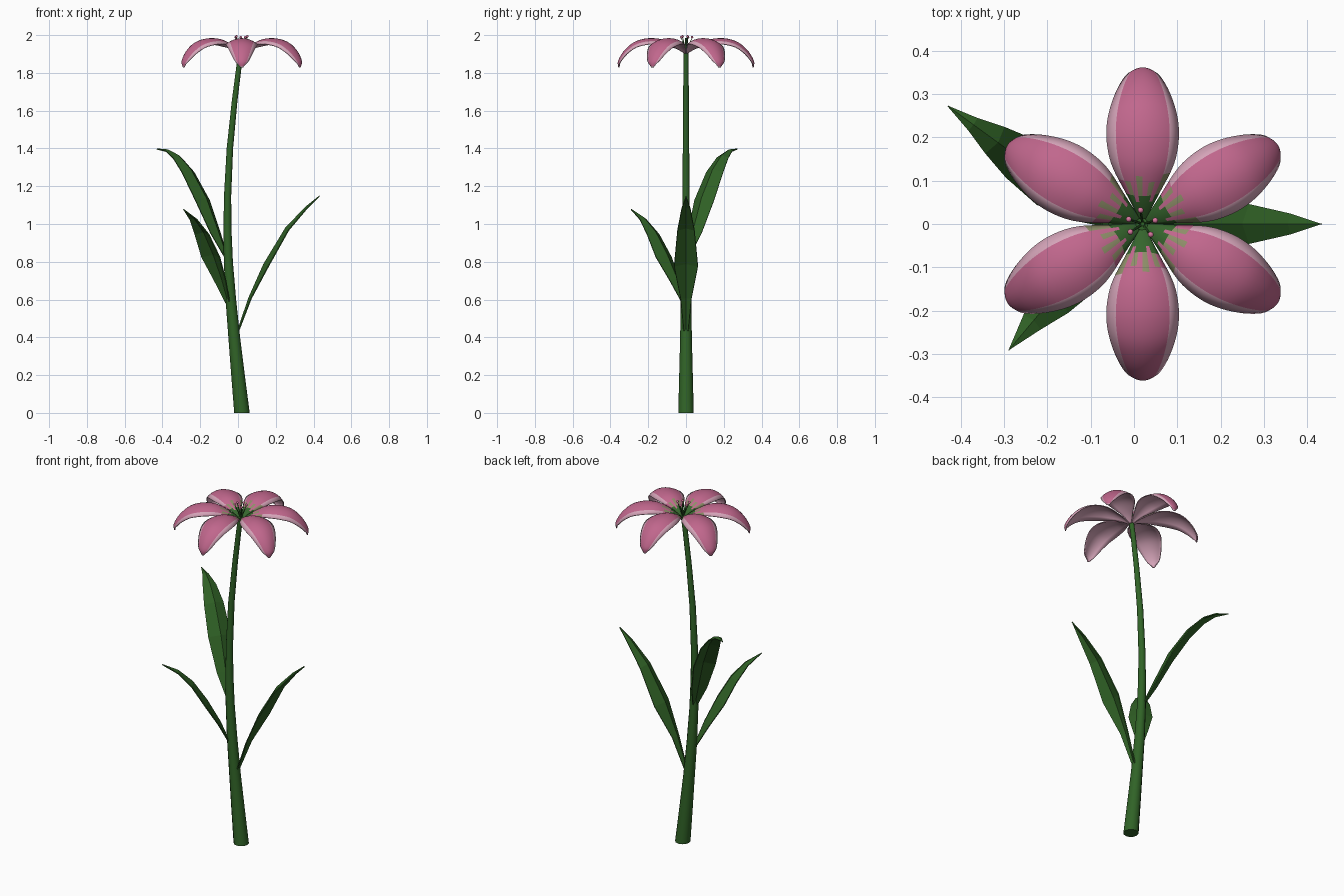
import bpy, bmesh, math
from mathutils import Vector

if "Cube" in bpy.data.objects:
    bpy.data.objects.remove(bpy.data.objects["Cube"])


def material(name, rgb):
    m = bpy.data.materials.new(name)
    m.diffuse_color = (*rgb, 1)
    m.use_nodes = True
    m.node_tree.nodes["Principled BSDF"].inputs["Base Color"].default_value = m.diffuse_color
    return m


STEM = material("stem green", (0.030, 0.125, 0.020))
LEAF = material("leaf green", (0.028, 0.115, 0.018))
THROAT = material("throat green", (0.036, 0.130, 0.026))
BLEND = material("throat olive", (0.27, 0.27, 0.14))
PINK = material("petal pink", (0.53, 0.135, 0.265))
PALE = material("pale pink edge", (0.66, 0.37, 0.48))
ANTHER = material("anther pink", (0.68, 0.18, 0.34))


def finish(bm, name, mats, smooth=True):
    me = bpy.data.meshes.new(name)
    bm.to_mesh(me)
    bm.free()
    for m in mats:
        me.materials.append(m)
    ob = bpy.data.objects.new(name, me)
    bpy.context.collection.objects.link(ob)
    if smooth:
        bpy.ops.object.select_all(action='DESELECT')
        ob.select_set(True)
        bpy.context.view_layer.objects.active = ob
        bpy.ops.object.shade_smooth_by_angle(angle=math.radians(40))
    return ob


def spline(keys, n):
    """Catmull-Rom resampling of 3-value stations, n steps per span."""
    k = [Vector(p) for p in keys]
    k = [2 * k[0] - k[1]] + k + [2 * k[-1] - k[-2]]
    out = []
    for i in range(1, len(k) - 2):
        a, b, c, d = k[i - 1:i + 3]
        for j in range(n):
            t = j / n
            out.append(0.5 * (2 * b + (c - a) * t + (2 * a - 5 * b + 4 * c - d) * t * t
                              + (3 * b - a - 3 * c + d) * t ** 3))
    return out + [k[-2]]


def tube(name, path, mat, sides):
    """Tube with horizontal rings; path holds (x, y, z, radius)."""
    bm = bmesh.new()
    rings = [[bm.verts.new((x + r * math.cos(math.tau * i / sides),
                            y + r * math.sin(math.tau * i / sides), z))
              for i in range(sides)] for x, y, z, r in path]
    for a, b in zip(rings, rings[1:]):
        for i in range(sides):
            j = (i + 1) % sides
            bm.faces.new((a[i], a[j], b[j], b[i]))
    bm.faces.new(rings[0][::-1])
    bm.faces.new(rings[-1])
    return finish(bm, name, [mat])


def blade(name, stations, us, fold, origin, angle, mats, rule, thick, back, smooth):
    """Strip along (reach, height, half width), edges dropped by fold."""
    ca, sa = math.cos(angle), math.sin(angle)
    bm = bmesh.new()
    rows = []
    for i, (r, z, w) in enumerate(stations):
        p, q = stations[max(i - 1, 0)], stations[min(i + 1, len(stations) - 1)]
        t = Vector((q[0] - p[0], q[1] - p[1])).normalized()
        row = []
        for u in us:
            lift = -fold * w * u * u * min(1, .3 + i / 8 if smooth else 1)
            rr, zz, s = r - t.y * lift, z + t.x * lift, w * u
            row.append(bm.verts.new((origin[0] + rr * ca - s * sa,
                                     origin[1] + rr * sa + s * ca, zz)))
        rows.append(row)
    for i in range(len(rows) - 1):
        for j in range(len(us) - 1):
            f = bm.faces.new((rows[i][j], rows[i + 1][j], rows[i + 1][j + 1], rows[i][j + 1]))
            f.material_index = rule(i / (len(rows) - 1), j,
                                    (stations[i][0] + stations[i + 1][0]) / 2,
                                    (us[j] + us[j + 1]) / 2)
    ob = finish(bm, name, mats, smooth)
    m = ob.modifiers.new("thickness", 'SOLIDIFY')
    m.thickness = thick
    m.offset = -1
    m.material_offset = m.material_offset_rim = back
    return ob


# stem
tube("stem", [(0.021, 0, 0, .041), (0.0, 0, .2, .036), (-.02, 0, .4, .031), (-.038, 0, .6, .028),
              (-.051, 0, .8, .024), (-.056, 0, .98, .021), (-.055, 0, 1.15, .019),
              (-.043, 0, 1.4, .017), (-.018, 0, 1.65, .015), (.006, 0, 1.84, .014),
              (.018, 0, 1.915, .014)], STEM, 12)

# leaves: (origin, direction in degrees, stations)
leaves = [
    ((0, 0), 0, [(-.01, .42, .012), (.055, .61, .030), (.135, .79, .064),
                 (.25, .98, .046), (.355, 1.09, .024), (.43, 1.15, .001)]),
    ((-.055, 0), 144, [(0, .82, .012), (.06, .96, .045), (.14, 1.14, .064),
                       (.24, 1.29, .055), (.32, 1.365, .038), (.39, 1.395, .018), (.463, 1.40, .001)]),
    ((-.045, 0), 230, [(0, .57, .012), (.06, .71, .042), (.13, .84, .064),
                       (.21, .96, .050), (.29, 1.035, .026), (.378, 1.08, .001)]),
]
for n, (org, deg, st) in enumerate(leaves):
    blade(f"leaf_{n + 1}", st, [-1, 0, 1], .42, org, math.radians(deg), [LEAF],
          lambda *a: 0, .006, 0, False)

# petals: green throat, pink face, pale edge and underside
US = [-1, -.74, -.5, -.25, 0, .25, .5, .74, 1]
petal = spline([(.004, 1.905, .004), (.05, 1.940, .030), (.11, 1.971, .064), (.16, 1.983, .079),
                (.22, 1.981, .084), (.28, 1.960, .076), (.33, 1.915, .058),
                (.360, 1.862, .034), (.358, 1.828, .007)], 4)


def petal_colour(t, j, r, u):
    jag = (.012, -.006, .010, .0)[j % 4]
    if r < .058 + jag:
        return 0
    if r < .085 + 1.6 * jag and j % 2 == 0:
        return 1
    if (abs(u) > .75 and r > .10) or t > .96:
        return 3
    return 2


for n in range(6):
    blade(f"petal_{n + 1}", petal, US, .36, (.02, 0), math.radians(30 + 60 * n),
          [THROAT, BLEND, PINK, PALE], petal_colour, .005, 3, True)

# stamens and pistil
for n, deg in enumerate((95, 15, -50, -145, 160)):
    a = math.radians(deg)
    r = .032
    x, y, z = .018 + r * math.cos(a), r * math.sin(a), 1.985 + .004 * (n % 2)
    tube(f"filament_{n + 1}", [(.02, 0, 1.91, .003), (.5 * (x + .02), y * .5, 1.95, .003),
                               (x, y, z, .002)], THROAT, 6)
    bm = bmesh.new()
    bmesh.ops.create_icosphere(bm, subdivisions=2, radius=.0068)
    bmesh.ops.translate(bm, verts=bm.verts, vec=(x, y, z + .004))
    finish(bm, f"anther_{n + 1}", [ANTHER])
tube("pistil", [(.02, 0, 1.91, .005), (.02, 0, 1.96, .004), (.02, 0, 1.985, .005)], STEM, 8)
